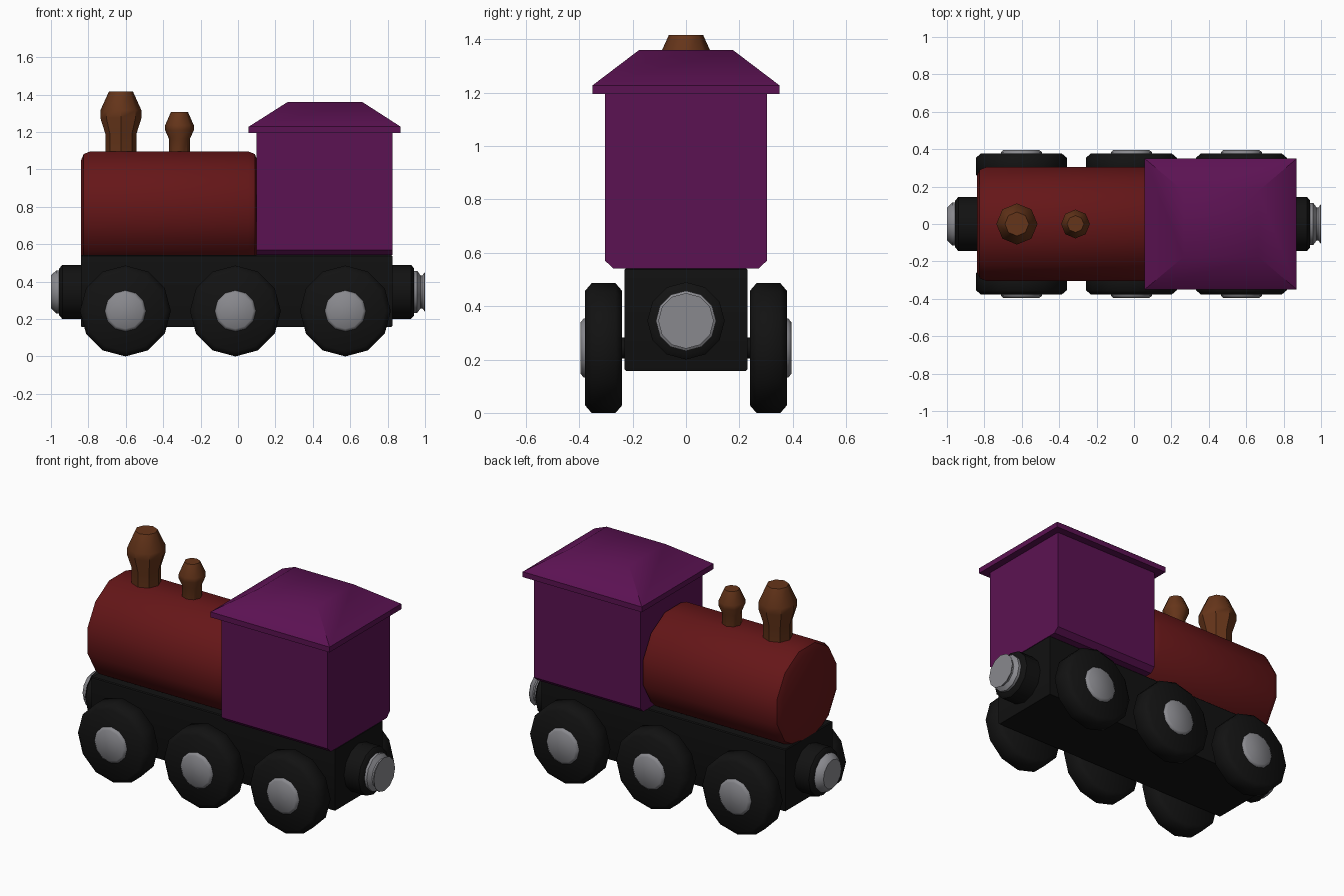
import bpy, bmesh
from math import pi, cos, sin
from mathutils import Vector, Matrix

if "Cube" in bpy.data.objects:
    bpy.data.objects.remove(bpy.data.objects["Cube"])


def material(name, rgb):
    m = bpy.data.materials.new(name)
    m.diffuse_color = (*rgb, 1)
    m.use_nodes = True
    m.node_tree.nodes["Principled BSDF"].inputs["Base Color"].default_value = m.diffuse_color
    return m


RED = material("dark_red", (0.13, 0.008, 0.009))
PURPLE = material("purple", (0.105, 0.006, 0.085))
BROWN = material("brown", (0.13, 0.035, 0.01))
BLACK = material("black", (0.006, 0.006, 0.006))
GREY = material("steel", (0.25, 0.25, 0.27))


def finish(name, bm, mat, angle):
    bmesh.ops.recalc_face_normals(bm, faces=bm.faces)
    me = bpy.data.meshes.new(name)
    bm.to_mesh(me)
    bm.free()
    ob = bpy.data.objects.new(name, me)
    bpy.context.collection.objects.link(ob)
    me.materials.append(mat)
    bpy.ops.object.select_all(action='DESELECT')
    ob.select_set(True)
    bpy.context.view_layer.objects.active = ob
    bpy.ops.object.shade_smooth_by_angle(angle=angle)
    return ob


def loft(bm, rings):
    """Skin a stack of equal-length point rings and cap both ends."""
    vs = [[bm.verts.new(p) for p in r] for r in rings]
    n = len(vs[0])
    for a, b in zip(vs, vs[1:]):
        for i in range(n):
            j = (i + 1) % n
            bm.faces.new((a[i], a[j], b[j], b[i]))
    bm.faces.new(vs[0][::-1])
    bm.faces.new(vs[-1])


def lathe(name, profile, origin, axis, mat, sides=12, phase=0.0, angle=0.75):
    """Turn a (radius, distance along axis) profile around an axis."""
    bm = bmesh.new()
    loft(bm, [[(r * cos(phase + 2 * pi * i / sides), r * sin(phase + 2 * pi * i / sides), h)
               for i in range(sides)] for r, h in profile])
    rot = Vector(axis).to_track_quat('Z', 'Y').to_matrix().to_4x4()
    bm.transform(Matrix.Translation(origin) @ rot)
    return finish(name, bm, mat, angle)


def rect(x0, x1, y, z):
    return [(x0, -y, z), (x1, -y, z), (x1, y, z), (x0, y, z)]


def stack(name, rings, mat):
    bm = bmesh.new()
    loft(bm, [rect(*r) for r in rings])
    return finish(name, bm, mat, 0.75)


# chassis
stack("chassis", [(-0.835, 0.82, 0.225, 0.157), (-0.84, 0.825, 0.23, 0.163),
                  (-0.84, 0.825, 0.23, 0.537), (-0.835, 0.82, 0.225, 0.542)], BLACK)

# cab with chamfered lower side edges, and hipped roof
stack("cab", [(0.10, 0.825, 0.272, 0.541), (0.10, 0.825, 0.303, 0.57),
              (0.10, 0.825, 0.303, 1.21)], PURPLE)
stack("roof", [(0.057, 0.87, 0.35, 1.195), (0.057, 0.87, 0.35, 1.228),
               (0.265, 0.665, 0.176, 1.36)], PURPLE)

# boiler, flat sided at top and sides
k = 1 / cos(pi / 12)
lathe("boiler", [(0.255 * k, -0.84), (0.29 * k, -0.825), (0.304 * k, -0.79),
                 (0.304 * k, 0.055), (0.29 * k, 0.09), (0.255 * k, 0.104)],
      (0, 0, 0.792), (1, 0, 0), RED, phase=pi / 12)

# chimney and dome
lathe("chimney", [(0.083, 1.0), (0.083, 1.19), (0.11, 1.275), (0.11, 1.315), (0.064, 1.417)],
      (-0.626, 0, 0), (0, 0, 1), BROWN, sides=8)
lathe("dome", [(0.057, 1.0), (0.057, 1.165), (0.077, 1.21), (0.077, 1.235), (0.045, 1.308)],
      (-0.313, 0, 0), (0, 0, 1), BROWN, sides=8)

# wheels and hubs
for side, s in (("right", 1), ("left", -1)):
    for i, x in enumerate((-0.602, -0.014, 0.574)):
        o = (x, 0, 0.243)
        lathe(f"wheel_{side}_{i}", [(0.215, 0.24), (0.243, 0.264), (0.243, 0.354), (0.215, 0.378)],
              o, (0, s, 0), BLACK, angle=0.9)
        lathe(f"hub_{side}_{i}", [(0.11, 0.3), (0.11, 0.384), (0.095, 0.396)],
              o, (0, s, 0), GREY, angle=0.9)
    # axle stubs joining wheels to the chassis
        lathe(f"axle_{side}_{i}", [(0.04, 0.2), (0.04, 0.26)], o, (0, s, 0), BLACK)

# couplings: black housing at each end with a steel magnet
housing = [(0.145, 0.8), (0.145, 0.925), (0.125, 0.942)]
lathe("rear_housing", housing, (0, 0, 0.345), (1, 0, 0), BLACK)
lathe("front_housing", [(r, h + 0.014) for r, h in housing], (0, 0, 0.345), (-1, 0, 0), BLACK)
lathe("front_magnet", [(0.115, 0.9), (0.115, 0.972), (0.088, 1.0)],
      (0, 0, 0.345), (-1, 0, 0), GREY)
lathe("rear_magnet", [(0.113, 0.9), (0.113, 0.958), (0.088, 0.976), (0.088, 0.985),
                      (0.104, 0.998), (0.104, 1.0)],
      (0, 0, 0.345), (1, 0, 0), GREY)
